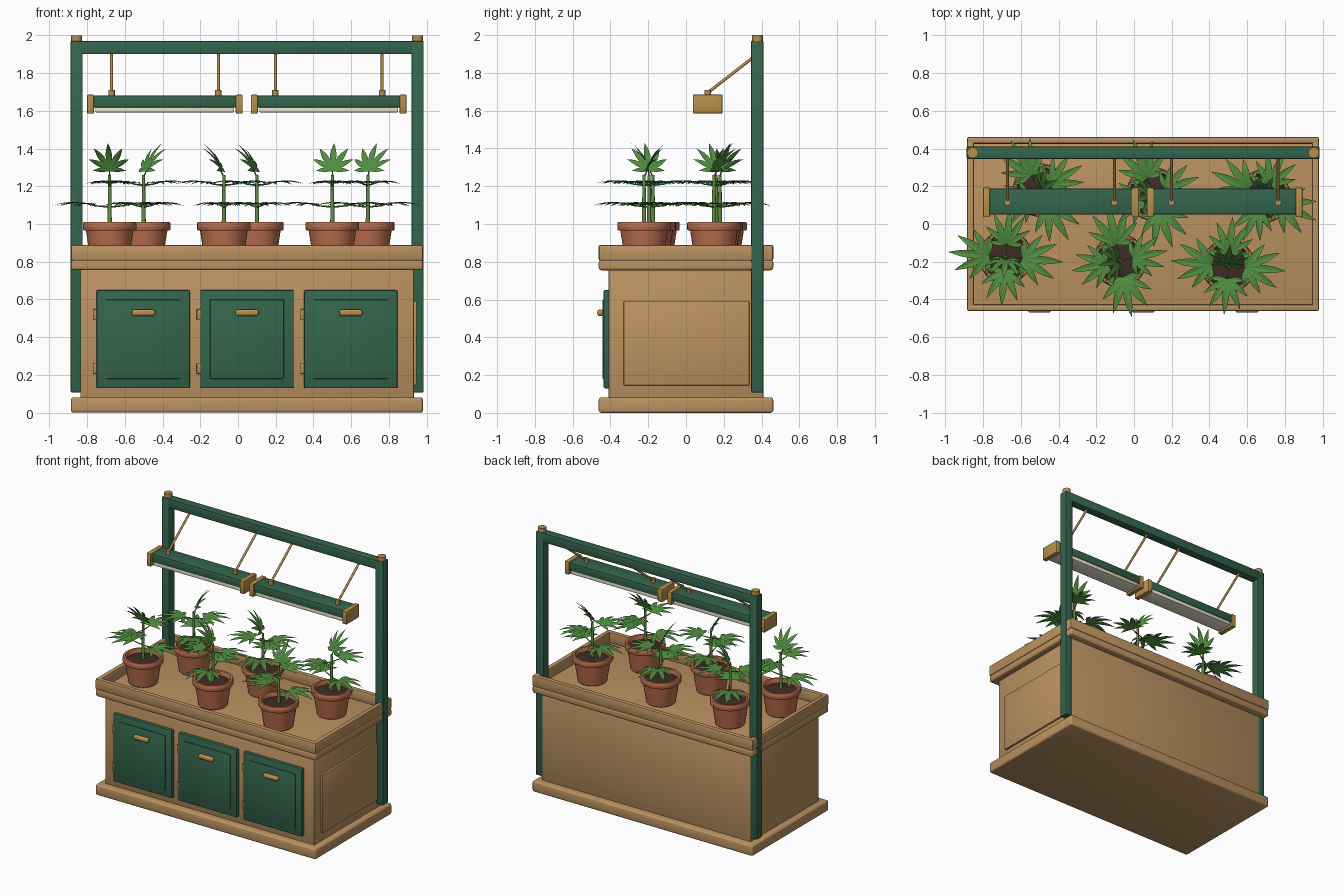
import bpy, bmesh
from math import radians, sin, cos
from mathutils import Vector, Matrix

if "Cube" in bpy.data.objects:
    bpy.data.objects.remove(bpy.data.objects["Cube"])


def material(name, r, g, b):
    m = bpy.data.materials.new(name)
    m.diffuse_color = (r, g, b, 1)
    m.use_nodes = True
    m.node_tree.nodes["Principled BSDF"].inputs["Base Color"].default_value = m.diffuse_color
    return m


WOOD = material("oak", 0.50, 0.29, 0.12)
GREEN = material("green_paint", 0.035, 0.13, 0.075)
BRASS = material("brass", 0.48, 0.28, 0.07)
CLAY = material("terracotta", 0.51, 0.16, 0.075)
SOIL = material("soil", 0.05, 0.025, 0.018)
LEAF = material("leaf", 0.08, 0.27, 0.05)
STEM = material("stem", 0.12, 0.27, 0.06)
GLOW = material("lamp_panel", 0.83, 0.79, 0.64)


def finish(bm, name, mat, smooth=False):
    bmesh.ops.recalc_face_normals(bm, faces=bm.faces)
    me = bpy.data.meshes.new(name)
    bm.to_mesh(me)
    bm.free()
    me.materials.append(mat)
    ob = bpy.data.objects.new(name, me)
    bpy.context.collection.objects.link(ob)
    if smooth:
        bpy.context.view_layer.objects.active = ob
        ob.select_set(True)
        bpy.ops.object.shade_smooth_by_angle(angle=radians(35))
        ob.select_set(False)
    return ob


def box(name, x, y, z, mat, bevel=0.006, segments=2):
    """Bevelled box from three (min, max) ranges."""
    bm = bmesh.new()
    size = [r[1] - r[0] for r in (x, y, z)]
    mid = [(r[1] + r[0]) / 2 for r in (x, y, z)]
    bmesh.ops.create_cube(bm, size=1, matrix=Matrix.Translation(mid) @ Matrix.Diagonal((*size, 1)))
    if bevel:
        bmesh.ops.bevel(bm, geom=bm.edges[:], offset=bevel, segments=segments, profile=0.5, affect='EDGES')
    return finish(bm, name, mat, True)


def add_rod(bm, a, b, r1, r2, sides=12):
    a, b = Vector(a), Vector(b)
    rot = (b - a).to_track_quat('Z', 'Y').to_matrix().to_4x4()
    bmesh.ops.create_cone(bm, cap_ends=True, segments=sides, radius1=r1, radius2=r2,
                          depth=(b - a).length, matrix=Matrix.Translation((a + b) / 2) @ rot)


def rod(name, a, b, r, mat, sides=16):
    bm = bmesh.new()
    add_rod(bm, a, b, r, r, sides)
    return finish(bm, name, mat, True)


def lathe(name, profile, mat, sides=32):
    """Revolve (radius, z) points around z."""
    bm = bmesh.new()
    vs = [bm.verts.new((r, 0, z)) for r, z in profile]
    es = [bm.edges.new(p) for p in zip(vs, vs[1:])]
    bmesh.ops.spin(bm, geom=vs + es, cent=(0, 0, 0), axis=(0, 0, 1), angle=radians(360), steps=sides)
    bmesh.ops.remove_doubles(bm, verts=bm.verts, dist=0.0005)
    return finish(bm, name, mat, True)


# cabinet: plinth, body, counter
X0, X1, Y = -0.885, 0.98, 0.462
box("plinth", (X0, X1), (-Y, Y), (0, 0.082), WOOD, 0.014, 3)
box("cabinet_body", (-0.835, 0.932), (-0.41, 0.41), (0.075, 0.76), WOOD, 0.004)
box("counter", (X0, X1), (-Y, Y), (0.755, 0.81), WOOD, 0.014, 3)
box("side_panel", (0.92, 0.947), (-0.33, 0.335), (0.145, 0.59), WOOD, 0.005)

# raised tray rim
W = 0.037
box("tray_rim_front", (X0, X1), (-Y, -Y + W), (0.805, 0.89), WOOD, 0.01)
box("tray_rim_back", (X0, X1), (Y - W, Y), (0.805, 0.89), WOOD, 0.01)
box("tray_rim_left", (X0, X0 + W), (-Y, Y), (0.805, 0.89), WOOD, 0.01)
box("tray_rim_right", (X1 - W, X1), (-Y, Y), (0.805, 0.89), WOOD, 0.01)

# doors with raised panel, handle and two hinges
for i in range(3):
    x = -0.75 + 0.55 * i
    box("door", (x, x + 0.495), (-0.436, -0.405), (0.13, 0.65), GREEN, 0.007)
    box("door_panel", (x + 0.052, x + 0.443), (-0.443, -0.43), (0.18, 0.60), GREEN, 0.005)
    box("door_handle", (x + 0.187, x + 0.31), (-0.47, -0.438), (0.513, 0.547), BRASS, 0.013, 4)
    for z in (0.235, 0.52):
        box("door_hinge", (x - 0.019, x + 0.004), (-0.43, -0.405), (z - 0.029, z + 0.029), BRASS, 0.004)

# overhead frame
for side, x in (("left", -0.855), ("right", 0.952)):
    box(side + "_post", (x - 0.032, x + 0.032), (0.345, 0.41), (0.108, 1.97), GREEN, 0.006)
    rod(side + "_post_cap", (x, 0.378, 1.965), (x, 0.378, 2.0), 0.029, BRASS, 24)
box("cross_beam", (-0.86, 0.957), (0.345, 0.41), (1.90, 1.97), GREEN, 0.006)

# two hanging lamps
for x in (-0.80, 0.068):
    box("lamp_housing", (x + 0.03, x + 0.795), (0.05, 0.187), (1.618, 1.68), GREEN, 0.006)
    box("lamp_panel", (x + 0.045, x + 0.78), (0.055, 0.182), (1.592, 1.625), GLOW, 0.003)
    for cx in (x, x + 0.788):
        box("lamp_end_cap", (cx, cx + 0.037), (0.036, 0.193), (1.585, 1.685), BRASS, 0.006)
    for rx in (x + 0.13, x + 0.696):
        rod("lamp_knob", (rx, 0.115, 1.675), (rx, 0.115, 1.71), 0.017, BRASS)
        rod("lamp_hanger", (rx, 0.115, 1.695), (rx, 0.385, 1.905), 0.008, BRASS, 12)


def add_leaf(bm, z, azimuth, pitch, petiole, length):
    """Seven-fingered leaf on a stalk, each finger folded and drooping."""
    start = len(bm.verts)
    add_rod(bm, (0, 0, 0), (petiole, 0, 0), 0.005, 0.003, 6)
    shape = ((0, 0.1), (0.18, 0.5), (0.36, 0.9), (0.52, 1), (0.7, 0.78), (0.86, 0.4), (1, 0.02))
    for a, k in ((0, 1), (28, 0.92), (-28, 0.92), (55, 0.75), (-55, 0.75), (88, 0.5), (-88, 0.5)):
        d = Vector((cos(radians(a)), sin(radians(a)), 0))
        n = Vector((-d.y, d.x, 0))
        rows = []
        for t, w in shape:
            p = Vector((petiole, 0, 0)) + d * t * length * k
            p.z = 0.07 * length * sin(t * 2.2) - 0.15 * length * k * t * t
            half = 0.1 * length * (0.5 + 0.5 * k) * w
            lift = Vector((0, 0, 0.2 * half))
            rows.append([bm.verts.new(q) for q in (p - n * half + lift, p, p + n * half + lift)])
        for r, s in zip(rows, rows[1:]):
            for j in (0, 1):
                bm.faces.new((r[j], r[j + 1], s[j + 1], s[j]))
    bm.verts.ensure_lookup_table()
    m = Matrix.Translation((0, 0, z)) @ Matrix.Rotation(radians(azimuth), 4, 'Z') \
        @ Matrix.Rotation(radians(-pitch), 4, 'Y')
    bmesh.ops.transform(bm, matrix=m, verts=bm.verts[start:])


# plant parts, made once at the origin
pot = lathe("pot", [(0, 0.81), (0.098, 0.81), (0.103, 0.815), (0.126, 0.965), (0.138, 0.966), (0.142, 0.972),
                    (0.142, 1.004), (0.138, 1.01), (0.122, 1.01), (0.118, 1.004), (0.115, 0.97)], CLAY)
soil = lathe("soil", [(0.117, 0.978), (0.08, 0.986), (0, 0.988)], SOIL)
bm = bmesh.new()
add_rod(bm, (0, 0, 0.97), (0, 0, 1.26), 0.012, 0.008)
stem = finish(bm, "stem", STEM, True)
bm = bmesh.new()
for az in (90, 270):
    add_leaf(bm, 1.09, az, 5, 0.09, 0.215)
for az in (0, 180):
    add_leaf(bm, 1.205, az, 6, 0.07, 0.19)
add_leaf(bm, 1.25, 0, 62, 0.035, 0.175)
leaves = finish(bm, "leaves", LEAF)

# six potted plants: x, y, turn
plants = [(-0.68, -0.175, -95), (-0.50, 0.18, 30), (-0.075, -0.195, 192),
          (0.10, 0.16, 200), (0.50, -0.222, 85), (0.688, 0.148, 65)]
for i, (x, y, turn) in enumerate(plants):
    for part in (pot, soil, stem, leaves):
        ob = part if i == 0 else part.copy()
        if i:
            bpy.context.collection.objects.link(ob)
        ob.location = (x, y, 0)
        ob.rotation_euler.z = radians(turn)
